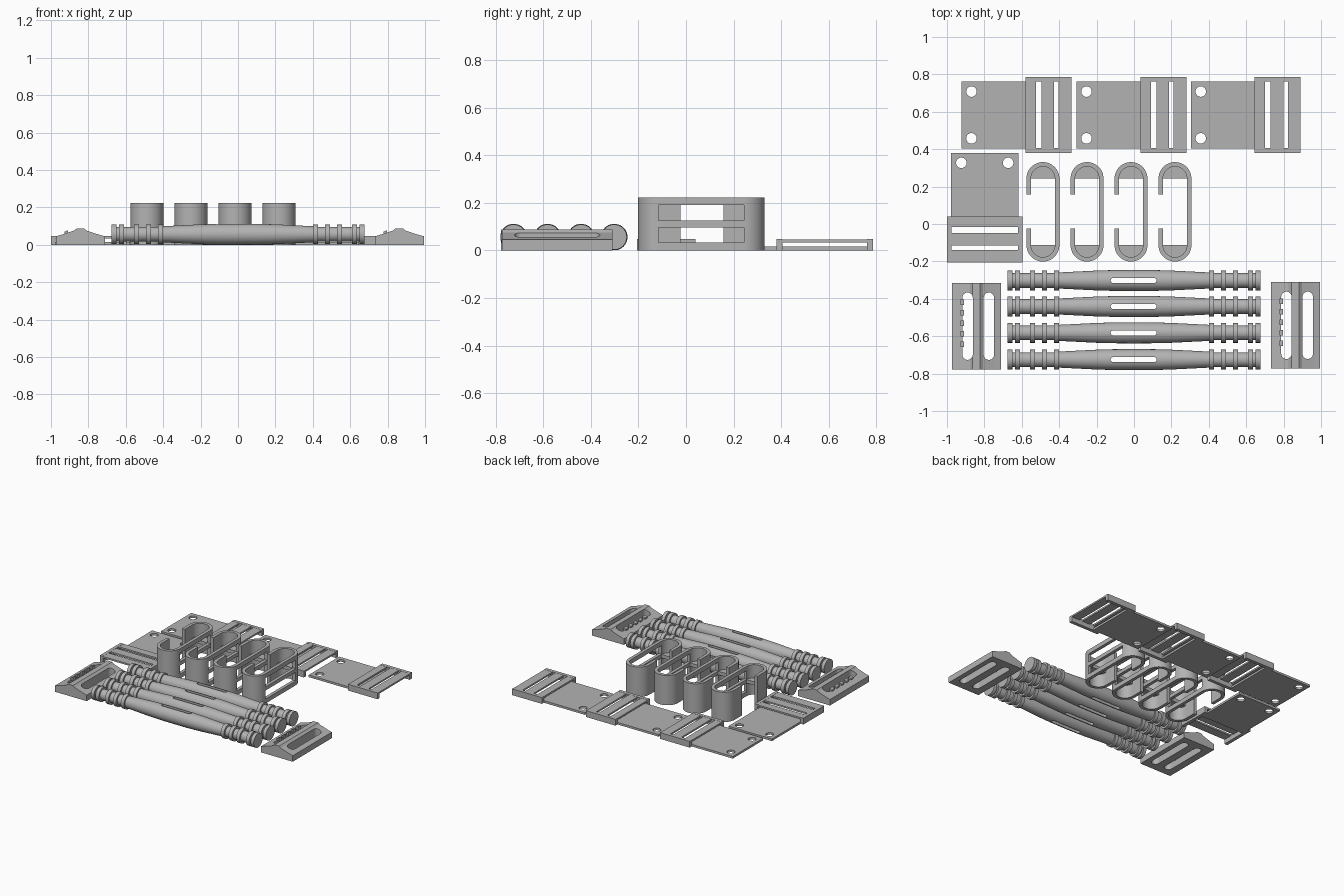
import bpy, bmesh, math
from mathutils import Matrix

if "Cube" in bpy.data.objects:
    bpy.data.objects.remove(bpy.data.objects["Cube"])

grey = bpy.data.materials.new("plain grey")
grey.diffuse_color = (0.45, 0.45, 0.45, 1)
grey.use_nodes = True
grey.node_tree.nodes["Principled BSDF"].inputs["Base Color"].default_value = grey.diffuse_color


def make(name, bm, smooth=False):
    bmesh.ops.recalc_face_normals(bm, faces=bm.faces)
    me = bpy.data.meshes.new(name)
    bm.to_mesh(me)
    bm.free()
    me.materials.append(grey)
    ob = bpy.data.objects.new(name, me)
    bpy.context.collection.objects.link(ob)
    if smooth:
        bpy.context.view_layer.objects.active = ob
        ob.select_set(True)
        bpy.ops.object.shade_smooth_by_angle(angle=math.radians(35))
        ob.select_set(False)
    return ob


def prism(bm, pts, vec):
    """Extrude a closed 3D outline along vec."""
    f = bm.faces.new([bm.verts.new(p) for p in pts])
    r = bmesh.ops.extrude_face_region(bm, geom=[f], use_keep_orig=True)
    vs = [g for g in r["geom"] if isinstance(g, bmesh.types.BMVert)]
    bmesh.ops.translate(bm, verts=vs, vec=vec)


def box(bm, x0, x1, y0, y1, z0, z1):
    prism(bm, [(x0, y0, z0), (x1, y0, z0), (x1, y1, z0), (x0, y1, z0)], (0, 0, z1 - z0))


def stadium(cx, cy, r, half, n=16, along_x=False):
    """Rounded slot outline; half is the full half length."""
    pts = []
    for i in range(2 * n + 2):
        a = math.pi * (i - (1 if i > n else 0)) / n
        x, y = r * math.cos(a), r * math.sin(a) + (half - r) * (1 if i <= n else -1)
        pts.append((cx + (y if along_x else x), cy + (-x if along_x else y)))
    return pts


def cut(ob, bm):
    """Subtract the cutter mesh and bake the result."""
    cutter = make("cutter", bm)
    cutter.hide_render = True
    m = ob.modifiers.new("cut", "BOOLEAN")
    m.object, m.solver = cutter, "EXACT"
    m.use_self = True
    bpy.context.view_layer.objects.active = ob
    ob.select_set(True)
    bpy.ops.object.modifier_apply(modifier="cut")
    ob.select_set(False)
    bpy.data.objects.remove(cutter)


def up(pts, z):
    return [(x, y, z) for x, y in pts]


# Strap plates: thin drilled plate with a raised slotted bracket at one end
def strap_plate(name, x, y, turn):
    bm = bmesh.new()
    box(bm, 0, 0.397, -0.18, 0.18, 0, 0.016)
    plate = make(name + "_base", bm)
    bm = bmesh.new()
    for v in (-0.125, 0.125):
        prism(bm, up(stadium(0.053, v, 0.028, 0.0281), -0.1), (0, 0, 0.3))
    cut(plate, bm)
    bm = bmesh.new()
    for s in (-1, 1):                                  # side walls
        lo, hi = sorted((s * 0.178, s * 0.203))
        box(bm, 0.341, 0.587, lo, hi, 0, 0.047)
    for u0, u1 in ((0.341, 0.397), (0.427, 0.495), (0.519, 0.587)):   # cross bars
        box(bm, u0, u1, -0.179, 0.179, 0.034, 0.046)
    bracket = make(name + "_bracket", bm)
    for ob in (plate, bracket):
        ob.matrix_world = Matrix.Translation((x, y, 0)) @ Matrix.Rotation(turn, 4, "Z")


for i, x in enumerate((-0.922, -0.307, 0.304)):
    strap_plate(f"strap_plate_{i + 1}", x, 0.583, 0)
strap_plate("strap_plate_4", -0.798, 0.38, -math.pi / 2)

# Open hooks: tall rounded loops with a gap in the left wall, windows in the right
for i, x in enumerate((-0.487, -0.251, -0.016, 0.219)):
    cy = 0.065
    bm = bmesh.new()
    prism(bm, up(stadium(x, cy, 0.088, 0.266, 24), 0), (0, 0, 0.223))
    hook = make(f"hook_{i + 1}", bm)
    bm = bmesh.new()
    prism(bm, up(stadium(x, cy, 0.064, 0.242, 24), -0.1), (0, 0, 0.5))
    cut(hook, bm)
    bm = bmesh.new()
    box(bm, x - 0.2, x - 0.03, -0.024, 0.157, -0.1, 0.4)
    for z0, z1 in ((0.033, 0.097), (0.125, 0.19)):
        box(bm, x + 0.03, x + 0.2, -0.115, 0.243, z0, z1)
    cut(hook, bm)
    bpy.context.view_layer.objects.active = hook
    hook.select_set(True)
    bpy.ops.object.shade_smooth_by_angle(angle=math.radians(35))
    hook.select_set(False)
    # half-round webs closing the two ends
    bm = bmesh.new()
    for s in (-1, 1):
        arc = [(x + 0.07 * math.cos(k * math.pi / 16),
                cy + s * (0.178 + 0.068 * math.sin(k * math.pi / 16)), 0.098) for k in range(17)]
        prism(bm, arc, (0, 0, 0.026))
    make(f"hook_web_{i + 1}", bm)

# Toggle rods: lathed profile, ringed at both ends, slotted through the middle
R, G = 0.053, 0.039
half = [(0.0, 0.056), (0.11, 0.0555), (0.2, 0.053), (0.3, 0.048), (0.4, 0.043)]
for a, b in ((0.401, 0.428), (0.466, 0.493), (0.53, 0.557), (0.61, 0.637), (0.65, 0.675)):
    half += [(a, G), (a, R), (b, R), (b, G)]
half[-1] = (0.675, 0)
profile = [(-x, r) for x, r in reversed(half[1:])] + half
for i, y in enumerate((-0.302, -0.441, -0.582, -0.725)):
    bm = bmesh.new()
    n = 40
    rings = []
    for px, r in profile:
        if r == 0:
            rings.append([bm.verts.new((px, y, 0.056))])
        else:
            rings.append([bm.verts.new((px, y + r * math.cos(2 * math.pi * k / n),
                                        0.056 + r * math.sin(2 * math.pi * k / n))) for k in range(n)])
    for a, b in zip(rings, rings[1:]):
        for k in range(n):
            j = (k + 1) % n
            if len(a) == 1:
                bm.faces.new((a[0], b[k], b[j]))
            elif len(b) == 1:
                bm.faces.new((a[k], b[0], a[j]))
            else:
                bm.faces.new((a[k], b[k], b[j], a[j]))
    rod = make(f"toggle_rod_{i + 1}", bm, True)
    bm = bmesh.new()
    prism(bm, up(stadium(-0.002, y, 0.0135, 0.123, 8, True), -0.1), (0, 0, 0.4))
    cut(rod, bm)

# Buckles: ridged blocks with two long slots and a row of grip teeth
section = [(0, 0), (0, 0.045), (0.03, 0.054), (0.095, 0.075), (0.11, 0.087), (0.15, 0.087),
           (0.165, 0.075), (0.23, 0.054), (0.263, 0.045), (0.263, 0)]
for name, x, y in (("left", -0.973, -0.778), ("right", 0.732, -0.773)):
    bm = bmesh.new()
    prism(bm, [(x + u, y, z) for u, z in section], (0, 0.463, 0))
    buckle = make(name + "_buckle", bm)
    bm = bmesh.new()
    for u in (0.083, 0.197):
        prism(bm, up(stadium(x + u, y + 0.2315, 0.028, 0.18, 12), -0.1), (0, 0, 0.4))
    cut(buckle, bm)
    bm = bmesh.new()
    for k in range(5):                                 # teeth along the slot edge
        ty = y + 0.12 + 0.056 * k
        prism(bm, [(x + 0.045, ty, 0.05), (x + 0.065, ty, 0.05),
                   (x + 0.065, ty, 0.078), (x + 0.045, ty, 0.07)], (0, 0.03, 0))
    make(name + "_grip_teeth", bm)
